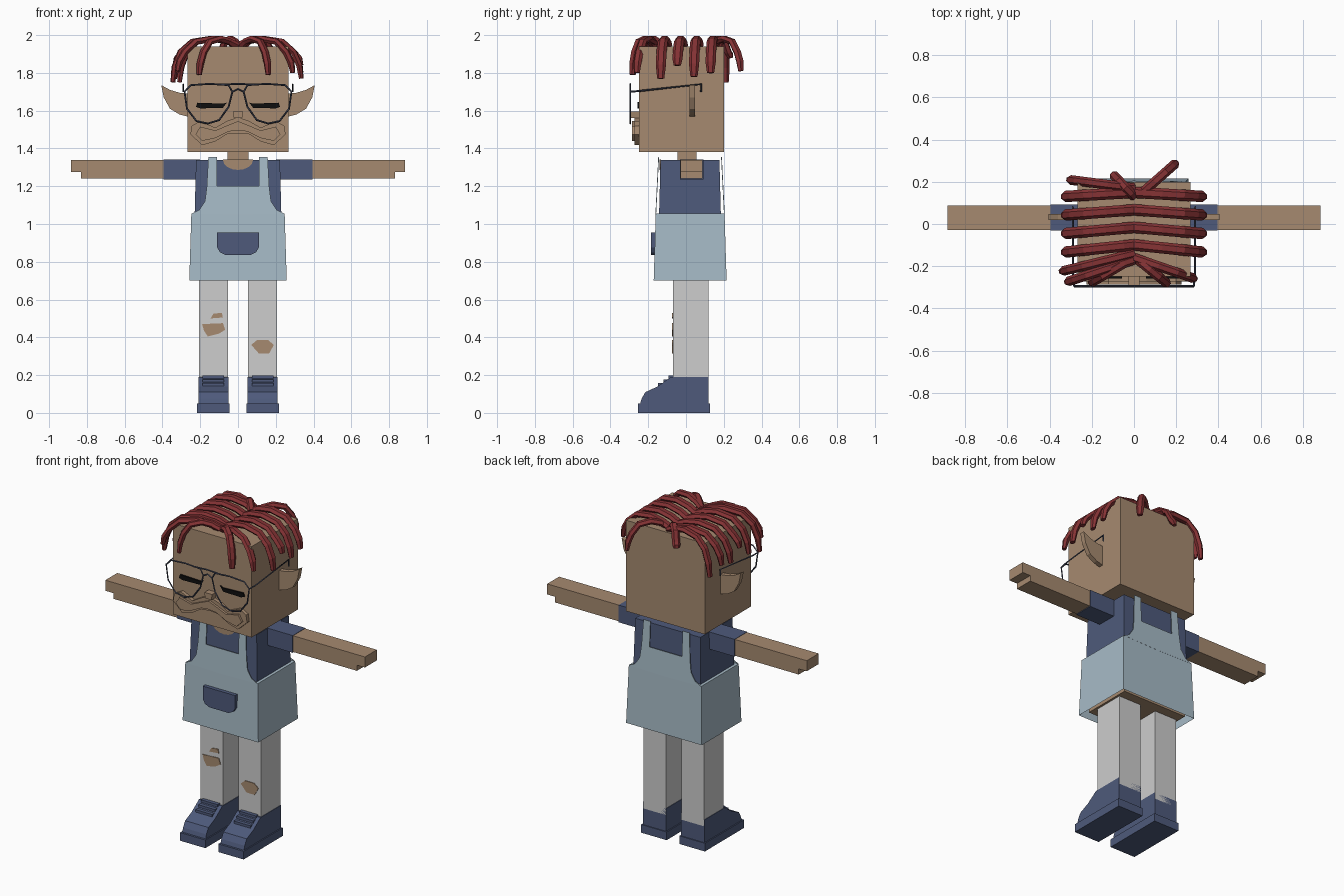
import bpy, bmesh, math
from mathutils import Vector

cube = bpy.data.objects.get("Cube")
if cube:
    bpy.data.objects.remove(cube)


def material(name, *rgb):
    """Flat material from 8-bit display values, stored as linear."""
    lin = [((c / 255 + 0.055) / 1.055) ** 2.4 for c in rgb] + [1]
    m = bpy.data.materials.new(name)
    m.use_nodes = True
    m.diffuse_color = lin
    m.node_tree.nodes["Principled BSDF"].inputs["Base Color"].default_value = lin
    return m


SKIN = material("skin", 166, 138, 112)
NAVY = material("navy cloth", 78, 90, 123)
DENIM = material("pale denim", 167, 187, 199)
GREY = material("grey trousers", 205, 205, 205)
HAIR = material("red hair", 132, 50, 52)
WIRE = material("dark wire", 62, 67, 84)
BLACK = material("black", 14, 14, 14)


def finish(name, bm, mat):
    bmesh.ops.recalc_face_normals(bm, faces=bm.faces)
    me = bpy.data.meshes.new(name)
    bm.to_mesh(me)
    bm.free()
    me.materials.append(mat)
    ob = bpy.data.objects.new(name, me)
    bpy.context.collection.objects.link(ob)
    return ob


def prism(name, outline, lo, hi, mat, axis="y", shear=0, pivot=0):
    """Extrude an outline along x or y; shear leans it along y with height."""
    bm = bmesh.new()
    place = {"y": lambda u, v: (u, lo, v), "x": lambda u, v: (lo, u, v)}[axis]
    face = bm.faces.new([bm.verts.new(place(u, v)) for u, v in outline])
    ext = bmesh.ops.extrude_face_region(bm, geom=[face])["geom"]
    move = Vector((0, hi - lo, 0)) if axis == "y" else Vector((hi - lo, 0, 0))
    for v in ext:
        if isinstance(v, bmesh.types.BMVert):
            v.co += move
    for v in bm.verts:
        v.co.y += shear * (v.co.z - pivot)
    return finish(name, bm, mat)


def box(name, lo, hi, mat, flare=0, open_bottom=False):
    """Box whose lower end is wider by flare on every side."""
    bm = bmesh.new()
    bmesh.ops.create_cube(bm, size=1)
    lo, hi = Vector(lo), Vector(hi)
    for v in bm.verts:
        sx, sy, low = math.copysign(1, v.co.x), math.copysign(1, v.co.y), v.co.z < 0
        v.co = (lo + hi) / 2 + v.co * (hi - lo)
        if low:
            v.co += Vector((sx * flare, sy * flare, 0))
    if open_bottom:
        bm.faces.ensure_lookup_table()
        bottom = min(bm.faces, key=lambda f: f.calc_center_median().z)
        bmesh.ops.delete(bm, geom=[bottom], context="FACES_ONLY")
    return finish(name, bm, mat)


def mirrored(half):
    return half + [(-x, z) for x, z in reversed(half) if x > 0]


def flip(outline, s):
    return [(s * x, z) for x, z in outline]


def wire(name, points, closed=False, radius=0.005):
    cu = bpy.data.curves.new(name + "_path", "CURVE")
    cu.dimensions = "3D"
    cu.bevel_depth, cu.bevel_resolution = radius, 0
    sp = cu.splines.new("POLY")
    sp.points.add(len(points) - 1)
    for p, co in zip(sp.points, points):
        p.co = (*co, 1)
    sp.use_cyclic_u = closed
    tmp = bpy.data.objects.new(name + "_path", cu)
    me = bpy.data.meshes.new_from_object(tmp)
    bpy.data.objects.remove(tmp)
    me.materials.clear()
    me.materials.append(WIRE)
    bpy.context.collection.objects.link(bpy.data.objects.new(name, me))


def strand(name, root, tip, tip_z, w=0.027, h=0.018):
    """Flat hexagonal lock arching out from the parting and hanging down."""
    root, tip = Vector((*root, 0)), Vector((*tip, 0))
    arch = [(0, 1.945), (.15, 1.967), (.4, 1.981), (.7, 1.965), (.88, 1.91), (.97, (1.91 + tip_z) / 2), (1, tip_z)]
    path = [root.lerp(tip, f) + Vector((0, 0, z)) for f, z in arch]
    side = (tip - root).cross(Vector((0, 0, 1))).normalized()
    bm, rings = bmesh.new(), []
    for i, p in enumerate(path):
        t = (path[min(i + 1, len(path) - 1)] - path[max(i - 1, 0)]).normalized()
        n = side.cross(t)
        k = 0.7 if i == len(path) - 1 else 1
        rings.append([bm.verts.new(p + k * (side * w * math.cos(a * math.pi / 3) + n * h * math.sin(a * math.pi / 3)))
                      for a in range(6)])
    for a, b in zip(rings, rings[1:]):
        for j in range(6):
            bm.faces.new((a[j], a[j - 1], b[j - 1], b[j]))
    bm.faces.new(rings[0])
    bm.faces.new(rings[-1])
    finish(name, bm, HAIR)


# Head, neck and body
box("head", (-.268, -.25, 1.38), (.268, .2, 1.94), SKIN)
box("neck", (-.055, -.045, 1.33), (.055, .055, 1.39), SKIN)
box("lower_body", (-.22, -.13, .715), (.22, .18, 1.04), SKIN)
box("shirt", (-.222, -.135, 1.03), (.222, .177, 1.34), NAVY, flare=.008)
scoop = [(.08 * math.cos(a * math.pi / 8), 1.341 - .055 * math.sin(a * math.pi / 8)) for a in range(9)]
prism("neckline", scoop, -.14, -.132, SKIN)

# Pinafore: skirt, bibs with straps, pocket
box("skirt", (-.247, -.16, .7), (.247, .204, 1.055), DENIM, flare=.011, open_bottom=True)
bib = mirrored([(0, 1.05), (.245, 1.055), (.205, 1.075), (.175, 1.12), (.165, 1.2),
                (.157, 1.355), (.11, 1.355), (.11, 1.2), (0, 1.2)])
prism("front_bib", bib, -.162, -.158, DENIM, shear=.05, pivot=1.05)
prism("back_bib", bib, .201, .205, DENIM, shear=-.05, pivot=1.05)
pocket = mirrored([(0, .955), (.11, .955), (.11, .875), (.095, .85), (.065, .836), (0, .836)])
prism("pocket", pocket, -.186, -.16, NAVY)

# Face
prism("nose", mirrored([(0, 1.56), (.022, 1.56), (.026, 1.595), (0, 1.595)]), -.29, -.25, SKIN)
prism("moustache", mirrored([(0, 1.565), (.06, 1.545), (.12, 1.51), (.2, 1.545), (.245, 1.52), (.252, 1.475),
                             (.19, 1.417), (.12, 1.437), (.06, 1.475), (0, 1.48)]), -.272, -.25, SKIN)
prism("moustache_ridge", mirrored([(0, 1.545), (.05, 1.525), (.12, 1.495), (.2, 1.515), (.225, 1.475),
                                   (.19, 1.44), (.12, 1.455), (.05, 1.49), (0, 1.495)]), -.286, -.27, SKIN)

ear = [(.26, 1.69), (.31, 1.695), (.36, 1.71), (.406, 1.735), (.393, 1.67), (.36, 1.61), (.31, 1.58), (.26, 1.567)]
eye = [(.058, 1.645), (.075, 1.637), (.215, 1.642), (.223, 1.62), (.2, 1.612), (.08, 1.615)]
lens = [(.03, 1.7), (.05, 1.735), (.15, 1.742), (.25, 1.735), (.283, 1.7), (.27, 1.61),
        (.22, 1.545), (.16, 1.532), (.1, 1.55), (.05, 1.62)]
arm = [(.39, 1.24), (.83, 1.24), (.83, 1.275), (.885, 1.275), (.885, 1.34), (.39, 1.34)]
shoe = [(-.245, .04), (-.235, .075), (-.215, .11), (-.15, .14), (-.08, .19), (.12, .19), (.12, .04)]

for s, label in ((1, "left"), (-1, "right")):
    prism(label + "_ear", flip(ear, s), .018, .047, SKIN)
    prism(label + "_eye", flip(eye, s), -.258, -.249, BLACK)
    wire(label + "_lens_rim", [(s * x, -.295, z) for x, z in lens], closed=True)
    wire(label + "_temple", [(s * x, y, z) for x, y, z in
                             ((.283, -.295, 1.7), (.29, -.24, 1.705), (.29, .08, 1.74), (.29, .08, 1.7))])

    # Arms and sleeves
    prism(label + "_arm", flip(arm, s), -.028, .088, SKIN)
    a, b = sorted((s * .2, s * .395))
    box(label + "_sleeve", (a, -.031, 1.236), (b, .092, 1.342), NAVY)

    # Legs and shoes
    a, b = sorted((s * .054, s * .207))
    box(label + "_leg", (a, -.07, .15), (b, .12, .72), GREY)
    prism(label + "_shoe", shoe, a - .003, b + .003, NAVY, axis="x")
    box(label + "_sole", (a - .01, -.255, 0), (b + .01, .126, .05), NAVY)
    for i in range(3):
        y, z = -.135 + .027 * i, .148 + .02 * i
        box(label + "_lace", (a + .02, y - .012, z - .005), (b - .02, y + .012, z + .01), NAVY)

wire("glasses_top_bar", [(x, -.295, 1.742 - abs(x) * .05) for x in (-.1, 0, .1)])
wire("glasses_bridge", [(-.03, -.295, 1.7), (0, -.295, 1.715), (.03, -.295, 1.7)])

# Torn patches in the trousers
tears = {
    "right_knee_tear": [(-.19, .47), (-.08, .475), (-.068, .44), (-.1, .42), (-.16, .405), (-.18, .435)],
    "right_small_tear": [(-.145, .5), (-.13, .525), (-.085, .53), (-.08, .505)],
    "left_knee_tear": [(.07, .36), (.1, .385), (.16, .385), (.19, .36), (.165, .315), (.11, .315)],
}
for name, outline in tears.items():
    prism(name, outline, -.074, -.068, SKIN)

# Hair: regular locks over both sides of the parting
drops = (1.8, 1.78, 1.84, 1.77)
for s, label in ((1, "left"), (-1, "right")):
    for i, drop in enumerate(drops):
        strand(label + "_side_lock", (0, .15 - .083 * i), (s * .335, .13 - .088 * i), drop)

# Loose locks at the forehead and the back
loose = [((.03, .14), (.2, .29), 1.81), ((0, -.16), (.29, -.26), 1.8), ((.02, -.17), (.16, -.285), 1.79),
         ((0, .17), (-.31, .21), 1.75), ((0, -.14), (-.345, -.225), 1.75), ((0, -.17), (-.32, -.275), 1.81),
         ((-.02, -.17), (-.205, -.28), 1.79), ((0, .13), (-.1, .235), 1.88)]
for root, tip, drop in loose:
    strand("loose_lock", root, tip, drop, w=.023)
